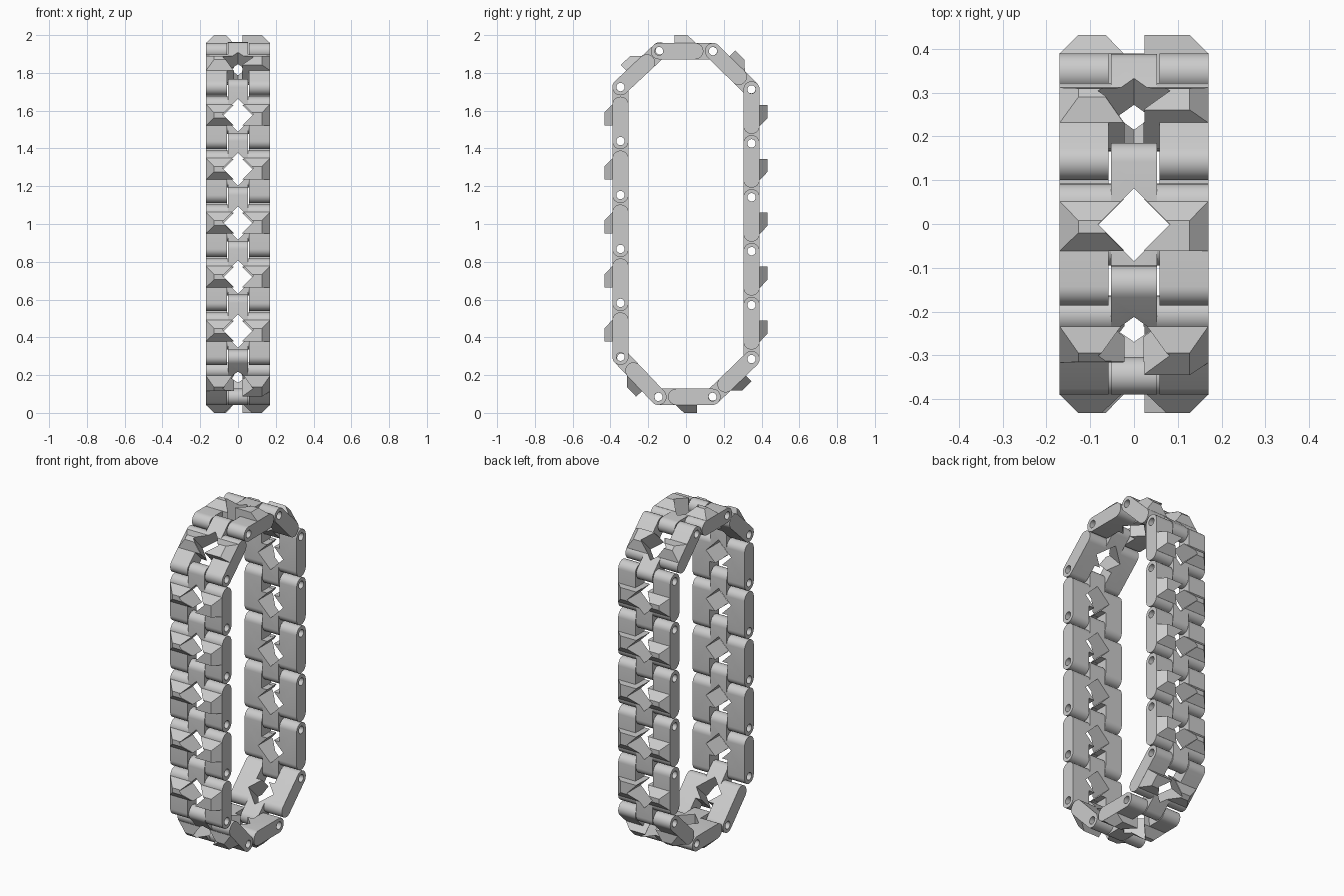
import bpy, bmesh
from math import sin, cos, pi, atan2

if "Cube" in bpy.data.objects:
    bpy.data.objects.remove(bpy.data.objects["Cube"])

PITCH, R, W = 0.2855, 0.043, 0.17
MID = PITCH / 2


def make_object(name, bm):
    bmesh.ops.recalc_face_normals(bm, faces=bm.faces[:])
    me = bpy.data.meshes.new(name)
    bm.to_mesh(me)
    bm.free()
    ob = bpy.data.objects.new(name, me)
    bpy.context.collection.objects.link(ob)
    return ob


def prism_x(name, pts, half):
    """Extrude a (y, z) profile across x."""
    bm = bmesh.new()
    f = bm.faces.new([bm.verts.new((-half, y, z)) for y, z in pts])
    ext = bmesh.ops.extrude_face_region(bm, geom=[f])
    for v in ext["geom"]:
        if isinstance(v, bmesh.types.BMVert):
            v.co.x = half
    return make_object(name, bm)


def stadium(a, b, r=R, n=16):
    pts = [(b + r * sin(pi * i / n), r * cos(pi * i / n)) for i in range(n + 1)]
    return pts + [(a - r * sin(pi * i / n), -r * cos(pi * i / n)) for i in range(n + 1)]


def circle(y, r, n=24):
    return [(y + r * cos(2 * pi * i / n), r * sin(2 * pi * i / n)) for i in range(n)]


def pad(name, base, top):
    """Raised grip pad: rectangles are (x0, x1, y0, y1) about the link middle."""
    bm = bmesh.new()
    for (x0, x1, y0, y1), z in ((base, 0.02), (base, R), (top, 0.085)):
        for x in (x0, x1):
            for y in (y0, y1):
                bm.verts.new((x, MID + y, z))
    bmesh.ops.convex_hull(bm, input=bm.verts[:])
    bmesh.ops.dissolve_limit(bm, angle_limit=0.01, verts=bm.verts[:], edges=bm.edges[:])
    return make_object(name, bm)


def diamond(name, r):
    bm = bmesh.new()
    f = bm.faces.new([bm.verts.new(p) for p in
                      ((r, MID, -.2), (0, MID + r, -.2), (-r, MID, -.2), (0, MID - r, -.2))])
    ext = bmesh.ops.extrude_face_region(bm, geom=[f])
    for v in ext["geom"]:
        if isinstance(v, bmesh.types.BMVert):
            v.co.z = 0.2
    return make_object(name, bm)


# One link: rounded body, pocket, tongue, two grip pads, diamond opening, pin holes
body = prism_x("track_link", stadium(0, 0.235 - R), W)
steps = [
    (prism_x("pocket", [(-.1, -.1), (.083, -.1), (.083, .1), (-.1, .1)], 0.058), "DIFFERENCE"),
    (prism_x("tongue", stadium(0.15, PITCH), 0.053), "UNION"),
    (pad("left_pad", (-.1697, -.024, -.061, .052), (-.127, -.065, -.02, .008)), "UNION"),
    (pad("right_pad", (.024, .1697, -.061, .052), (.024, .127, -.061, .008)), "UNION"),
    (diamond("diamond_cutter", 0.082), "DIFFERENCE"),
    (prism_x("pin_cutter_a", circle(0, 0.022), 0.3), "DIFFERENCE"),
    (prism_x("pin_cutter_b", circle(PITCH, 0.022), 0.3), "DIFFERENCE"),
]
for ob, op in steps:
    m = body.modifiers.new(ob.name, "BOOLEAN")
    m.operation, m.object, m.solver = op, ob, "EXACT"
bpy.context.view_layer.update()
dg = bpy.context.evaluated_depsgraph_get()
link_mesh = bpy.data.meshes.new_from_object(body.evaluated_get(dg))
for ob in [body] + [s[0] for s in steps]:
    bpy.data.objects.remove(ob)

# Pin positions (y, z) round the loop: up the front, over the top, down the back
pins = [(-0.347, 0.297 + PITCH * i) for i in range(6)]
pins += [(-0.143, 1.915), (0.143, 1.915)]
pins += [(0.347, 1.7125 - PITCH * i) for i in range(6)]
pins += [(0.140, 0.085), (-0.146, 0.085)]

# Links, each running from its own pin to the next
links = []
for i, (y, z) in enumerate(pins):
    y2, z2 = pins[(i + 1) % len(pins)]
    ob = bpy.data.objects.new(f"track_link_{i + 1}", link_mesh)
    ob.location = (0, y, z)
    ob.rotation_euler = (atan2(z2 - z, y2 - y), 0, 0)
    bpy.context.collection.objects.link(ob)
    links.append(ob)

bpy.ops.object.select_all(action="DESELECT")
links[0].select_set(True)
bpy.context.view_layer.objects.active = links[0]
bpy.ops.object.shade_smooth_by_angle(angle=0.5)
